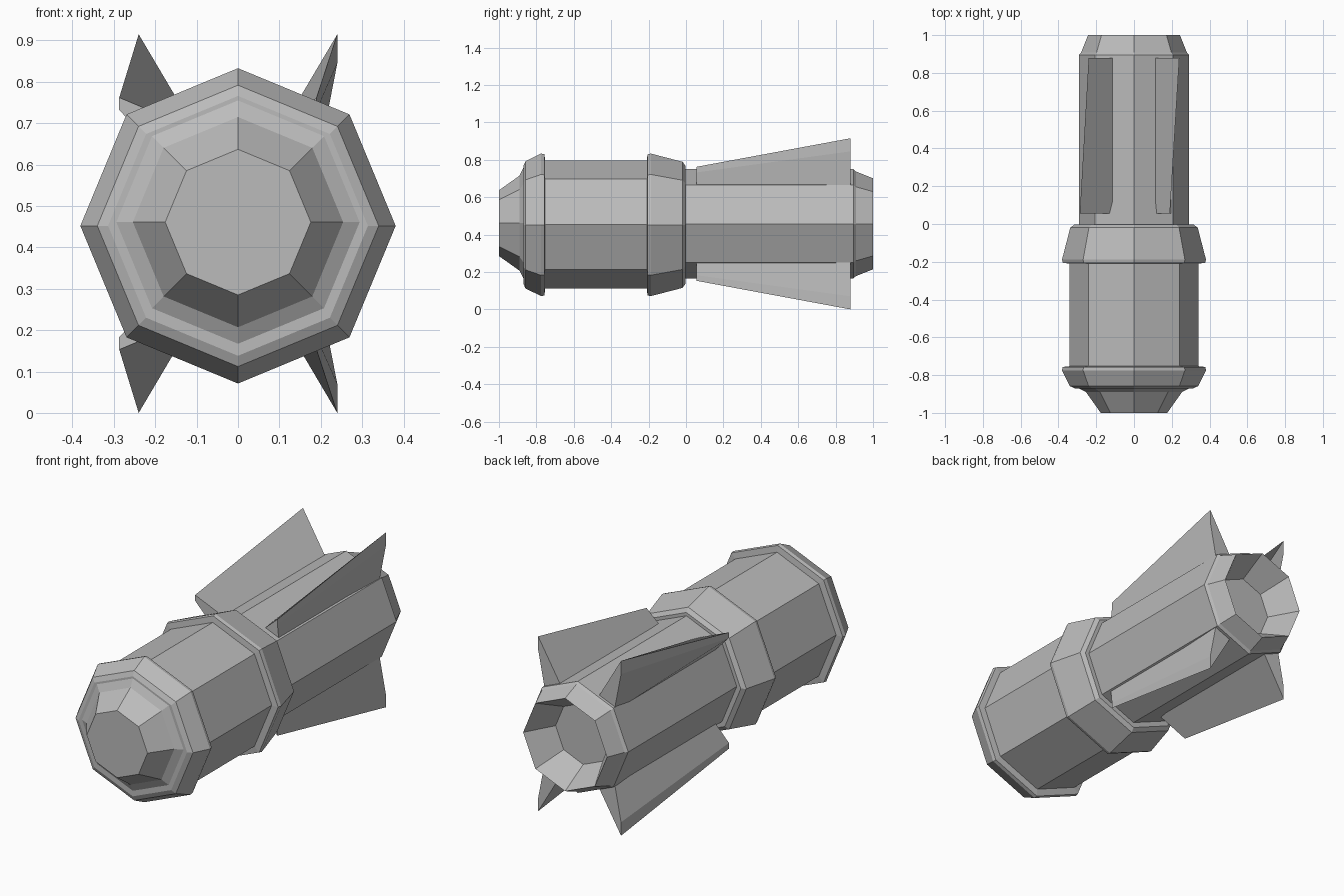
import bpy, bmesh, math

cube = bpy.data.objects.get("Cube")
if cube:
    bpy.data.objects.remove(cube, do_unlink=True)

GREY = (0.5, 0.5, 0.5, 1.0)
mat = bpy.data.materials.new("plain grey")
mat.use_nodes = True
mat.diffuse_color = GREY
bsdf = next(n for n in mat.node_tree.nodes if n.type == 'BSDF_PRINCIPLED')
bsdf.inputs["Base Color"].default_value = GREY

SIDES = 8
AXIS_Z = 0.4575


def finish(name, bm):
    bmesh.ops.recalc_face_normals(bm, faces=bm.faces)
    mesh = bpy.data.meshes.new(name)
    bm.to_mesh(mesh)
    bm.free()
    mesh.materials.append(mat)
    obj = bpy.data.objects.new(name, mesh)
    bpy.context.collection.objects.link(obj)
    return obj


def loft(name, rings):
    """Skin equal-length rings of points and cap both ends."""
    bm = bmesh.new()
    loops = [[bm.verts.new(p) for p in ring] for ring in rings]
    for a, b in zip(loops, loops[1:]):
        n = len(a)
        for i in range(n):
            j = (i + 1) % n
            bm.faces.new((a[i], a[j], b[j], b[i]))
    bm.faces.new(loops[0])
    bm.faces.new(loops[-1])
    return finish(name, bm)


def turned(name, profile, z):
    """Octagonal solid along y from (y, radius) pairs."""
    angles = [2 * math.pi * i / SIDES for i in range(SIDES)]
    return loft(name, [[(r * math.cos(a), y, z + r * math.sin(a)) for a in angles]
                       for y, r in profile])


# Blunt nose
turned("nose", [(-1.0, 0.176), (-0.89, 0.254), (-0.868, 0.298), (-0.80, 0.298)], 0.461)

# Collar behind the nose
turned("front_collar", [(-0.87, 0.30), (-0.87, 0.314), (-0.858, 0.34), (-0.775, 0.381),
                        (-0.757, 0.378), (-0.752, 0.335)], 0.452)

# Forward barrel
turned("front_body", [(-0.80, 0.342), (-0.15, 0.342)], 0.454)

# Collar at the middle
turned("middle_collar", [(-0.21, 0.335), (-0.206, 0.377), (-0.188, 0.381), (-0.018, 0.337),
                         (-0.003, 0.315), (-0.003, 0.28)], 0.452)

# Tail barrel with chamfered rim and hollow nozzle
turned("rear_body", [(-0.05, 0.292), (0.895, 0.292), (0.908, 0.28), (1.0, 0.243),
                     (0.85, 0.16)], AXIS_Z)


# Four tapered fins, swept sideways
def fin_section(side, y, tip_x, tip_z, edge):
    base_in, base_out = (side * 0.104, y, 0.685), (side * 0.2, y, 0.64)
    return [base_in, (tip_x, y, tip_z), (tip_x, y, tip_z - edge), base_out]


for side, side_name, front_x in ((-1, "right", -0.287), (1, "left", 0.19)):
    upper = [fin_section(side, 0.055, front_x, 0.762, 0.03),
             fin_section(side, 0.88, side * 0.24, 2 * AXIS_Z, 0.07)]
    lower = [[(x, y, 2 * AXIS_Z - z) for x, y, z in ring] for ring in upper]
    loft("upper_" + side_name + "_fin", upper)
    loft("lower_" + side_name + "_fin", lower)
